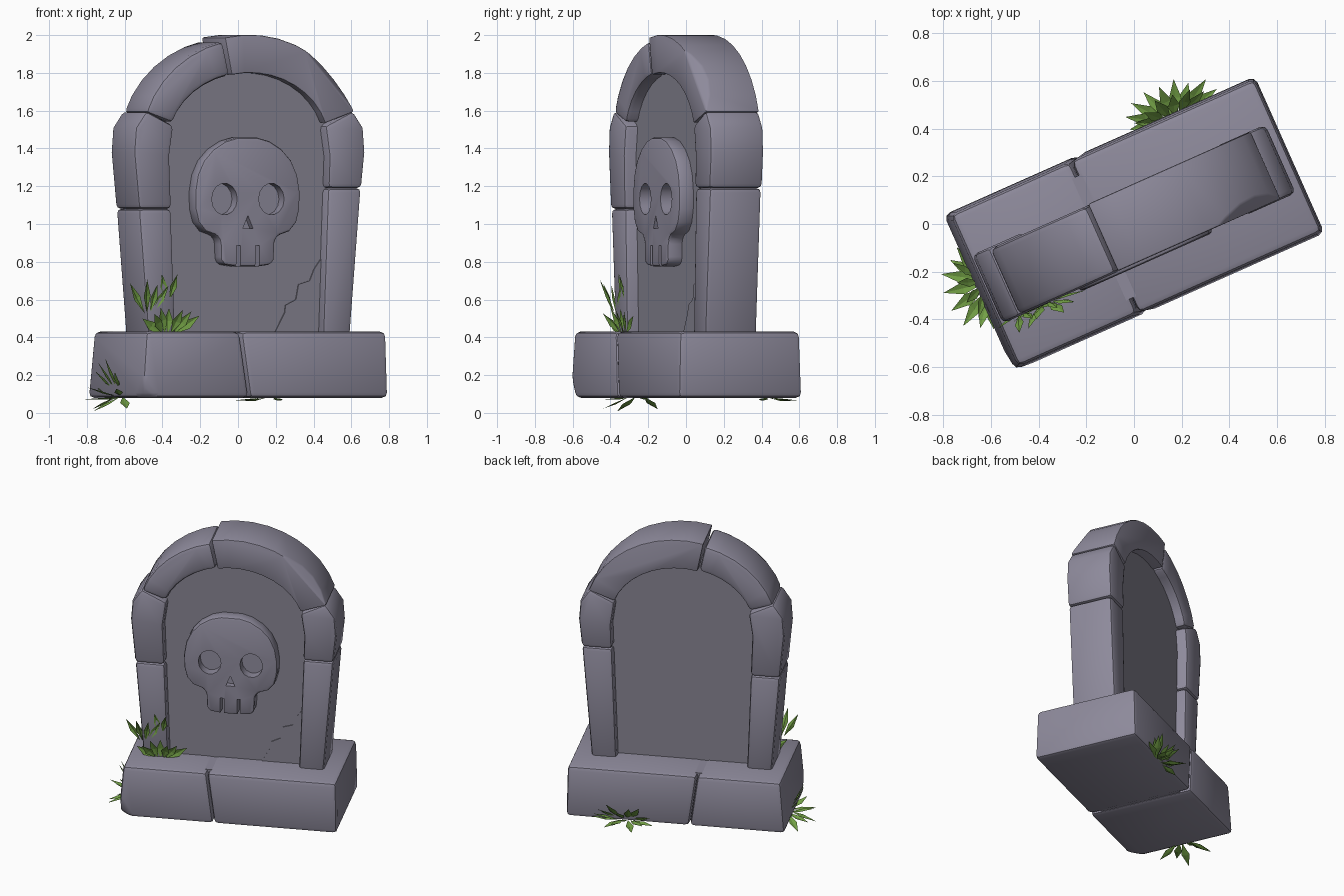
import bpy, bmesh, math, random
from mathutils import Vector, Matrix

if "Cube" in bpy.data.objects:
    bpy.data.objects.remove(bpy.data.objects["Cube"])

random.seed(4)
TURN = Matrix.Rotation(math.radians(24), 4, 'Z')   # whole model is turned on its base


def material(name, rgb):
    m = bpy.data.materials.new(name)
    m.diffuse_color = (*rgb, 1)
    m.use_nodes = True
    m.node_tree.nodes["Principled BSDF"].inputs["Base Color"].default_value = m.diffuse_color
    return m


STONE = material("grey_stone", (0.27, 0.255, 0.33))
PANEL = material("panel_stone", (0.24, 0.23, 0.285))
GRASS = material("grass_green", (0.17, 0.35, 0.06))


def add_object(name, bm, mat):
    bm.transform(TURN)
    me = bpy.data.meshes.new(name)
    bm.to_mesh(me)
    bm.free()
    ob = bpy.data.objects.new(name, me)
    bpy.context.collection.objects.link(ob)
    me.materials.append(mat)
    return ob


def finish(ob):
    bpy.ops.object.select_all(action='DESELECT')
    ob.select_set(True)
    bpy.context.view_layer.objects.active = ob
    for m in list(ob.modifiers):
        bpy.ops.object.modifier_apply(modifier=m.name)
    bpy.ops.object.shade_smooth_by_angle(angle=math.radians(35))


def add_prism(bm, pts, front, back):
    """Extrude an (x, z) outline from depth front to depth back."""
    f = bm.faces.new([bm.verts.new((x, front, z)) for x, z in pts])
    ext = bmesh.ops.extrude_face_region(bm, geom=[f])
    for v in ext['geom']:
        if isinstance(v, bmesh.types.BMVert):
            v.co.y = back


def prism(name, pts, front, back, mat=STONE, bevel=0.0, taper=1.0, chips=(), done=True):
    bm = bmesh.new()
    add_prism(bm, pts, front, back)
    top = max(p[1] for p in pts)
    for v in bm.verts:
        if v.co.z > top - 0.03:
            v.co.y *= taper
    for co, no in chips:                      # knock corners off
        r = bmesh.ops.bisect_plane(bm, geom=bm.verts[:] + bm.edges[:] + bm.faces[:],
                                   plane_co=co, plane_no=no, clear_outer=True)
        edges = [e for e in r['geom_cut'] if isinstance(e, bmesh.types.BMEdge)]
        bmesh.ops.holes_fill(bm, edges=edges)
    bmesh.ops.recalc_face_normals(bm, faces=bm.faces[:])
    ob = add_object(name, bm, mat)
    if bevel:
        b = ob.modifiers.new("bevel", 'BEVEL')
        b.width, b.segments = bevel, 2
        b.limit_method, b.angle_limit = 'ANGLE', math.radians(32)
    if done:
        finish(ob)
    return ob


def arc(a, b, d0, d1, n):
    out = []
    for i in range(n + 1):
        t = math.radians(d0 + (d1 - d0) * i / n)
        out.append((a * math.cos(t), 1.42 + b * math.sin(t)))
    return out


# Plinth: two bevelled blocks and a core that fills the joint
prism("base_left", [(-.715, .08), (-.092, .08), (-.14, .43), (-.685, .43)],
      -.36, .36, bevel=.028, taper=.965,
      chips=[((-.69, -.34, .14), (-.6, -.6, -.35))])
prism("base_right", [(-.088, .08), (.715, .08), (.708, .43), (-.136, .43)],
      -.36, .36, bevel=.028, taper=.97)
prism("base_core", [(-.3, .09), (.1, .09), (.1, .427), (-.3, .427)], -.28, .28)

# Recessed panel, front and back
prism("panel", [(-.47, .38), (.47, .38)] + arc(.53, .44, 0, 180, 20), -.085, .085, PANEL)

# Broken slab in the lower right of the panel
prism("panel_crack", [(.17, .42), (.44, .42), (.45, .83), (.40, .76), (.375, .70), (.31, .68),
                      (.295, .60), (.235, .57), (.23, .53)], -.093, -.08, PANEL)


# Frame legs: each side has two stacked blocks
def leg(side, split, lower_depth):
    def out(z):
        return .588 + (z - .41) * .082
    def inn(z):
        return .425 + (z - .41) * .037
    low = [(inn(.40), .40), (out(.40), .40), (out(split), split), (inn(split), split)]
    up = [(inn(split), split), (out(split), split), (.672, 1.38), (.662, 1.51),
          (.60, 1.60), (.437, 1.52), (.46, 1.36)]
    for label, pts, d in (("lower", low, lower_depth), ("upper", up, .157)):
        prism(f"{'left' if side < 0 else 'right'}_leg_{label}",
              [(side * x, z) for x, z in pts], -d, d, bevel=.024)


leg(-1, 1.08, .153)
leg(1, 1.19, .152)

# Frame arch: two curved blocks
prism("arch_right", arc(.635, .582, 17.5, 103, 9) + arc(.46, .38, 103, 17.5, 9),
      -.153, .155, bevel=.026, chips=[((.51, -.12, 1.745), (.6, -.6, .53))])
prism("arch_left", arc(.63, .565, 104, 162.5, 6) + arc(.465, .38, 162.5, 104, 6),
      -.155, .15, bevel=.026)

# Skull relief: mirrored outline, with sockets and tooth gaps cut in
CX = -.017
half = [(.06, 1.457), (.13, 1.438), (.20, 1.395), (.255, 1.335), (.29, 1.26), (.305, 1.17),
        (.303, 1.08), (.285, 1.01), (.245, .962), (.18, .94), (.158, .91), (.155, .81),
        (.135, .785), (.06, .775)]
outline = [(CX + x, z) for x, z in half] + [(CX - x, z) for x, z in reversed(half)]
skull = prism("skull", outline, -.168, -.07, bevel=.022, done=False)

bm = bmesh.new()
for s in (-1, 1):
    add_prism(bm, [(CX + s * .136 + .074 * math.cos(k * math.pi / 7),
                    1.132 + .084 * math.sin(k * math.pi / 7)) for k in range(14)], -.3, -.10)
    add_prism(bm, [(CX + s * .055 + x, z) for x, z in
                   ((-.012, .7), (.012, .7), (.012, .885), (-.012, .885))], -.3, -.05)
add_prism(bm, [(CX - .03, .975), (CX + .03, .975), (CX, 1.045)], -.3, -.125)
bmesh.ops.recalc_face_normals(bm, faces=bm.faces[:])
cutter = add_object("skull_cutter", bm, STONE)
cutter.hide_render = True
cut = skull.modifiers.new("sockets", 'BOOLEAN')
cut.operation, cut.object, cut.solver = 'DIFFERENCE', cutter, 'EXACT'
finish(skull)
bpy.data.objects.remove(cutter)


# Grass tufts: creased pointed blades in a fan
def tuft(bm, root, out, side, third, n, length, spread, lo, hi, width=.026):
    root, out, side, third = map(Vector, (root, out, side, third))
    for i in range(n):
        a = math.radians(-spread + 2 * spread * i / max(n - 1, 1))
        lift = lo + (hi - lo) * ((i * 2) % 3) / 2
        d = out * math.cos(a) + side * math.sin(a) + third * lift
        ln = length * random.uniform(.8, 1.05)
        start = root + side * (math.sin(a) * .05)
        w = (side * math.cos(a) - out * math.sin(a)).normalized() * width
        mid = start + d * ln * .5
        p = [bm.verts.new(c) for c in (start, mid + w, mid - third * .008, mid - w, start + d * ln)]
        for f in ((0, 1, 2), (0, 2, 3), (1, 4, 2), (2, 4, 3)):
            bm.faces.new([p[k] for k in f])


X, Y, Z = (1, 0, 0), (0, 1, 0), (0, 0, 1)
bm = bmesh.new()
tuft(bm, (-.475, -.155, .42), Z, X, (0, -1, 0), 7, .16, 55, .1, .5)
tuft(bm, (-.585, -.15, .53), Z, X, (0, -1, 0), 4, .18, 30, .1, .4, .02)
tuft(bm, (-.475, -.15, .60), Z, X, (0, -1, 0), 2, .16, 12, .1, .3, .02)
add_object("grass_front", bm, GRASS)

bm = bmesh.new()
tuft(bm, (-.68, .02, .085), (-1, 0, 0), Y, Z, 8, .17, 75, -.45, .3)
tuft(bm, (-.69, .03, .12), (-.6, 0, .75), Y, Z, 4, .15, 40, .1, .4, .02)
add_object("grass_left_end", bm, GRASS)

bm = bmesh.new()
tuft(bm, (.33, .34, .08), Y, X, Z, 9, .17, 78, -.1, .4)
tuft(bm, (.33, .34, .09), (0, .7, .6), X, Z, 6, .14, 60, .0, .4)
add_object("grass_back", bm, GRASS)
